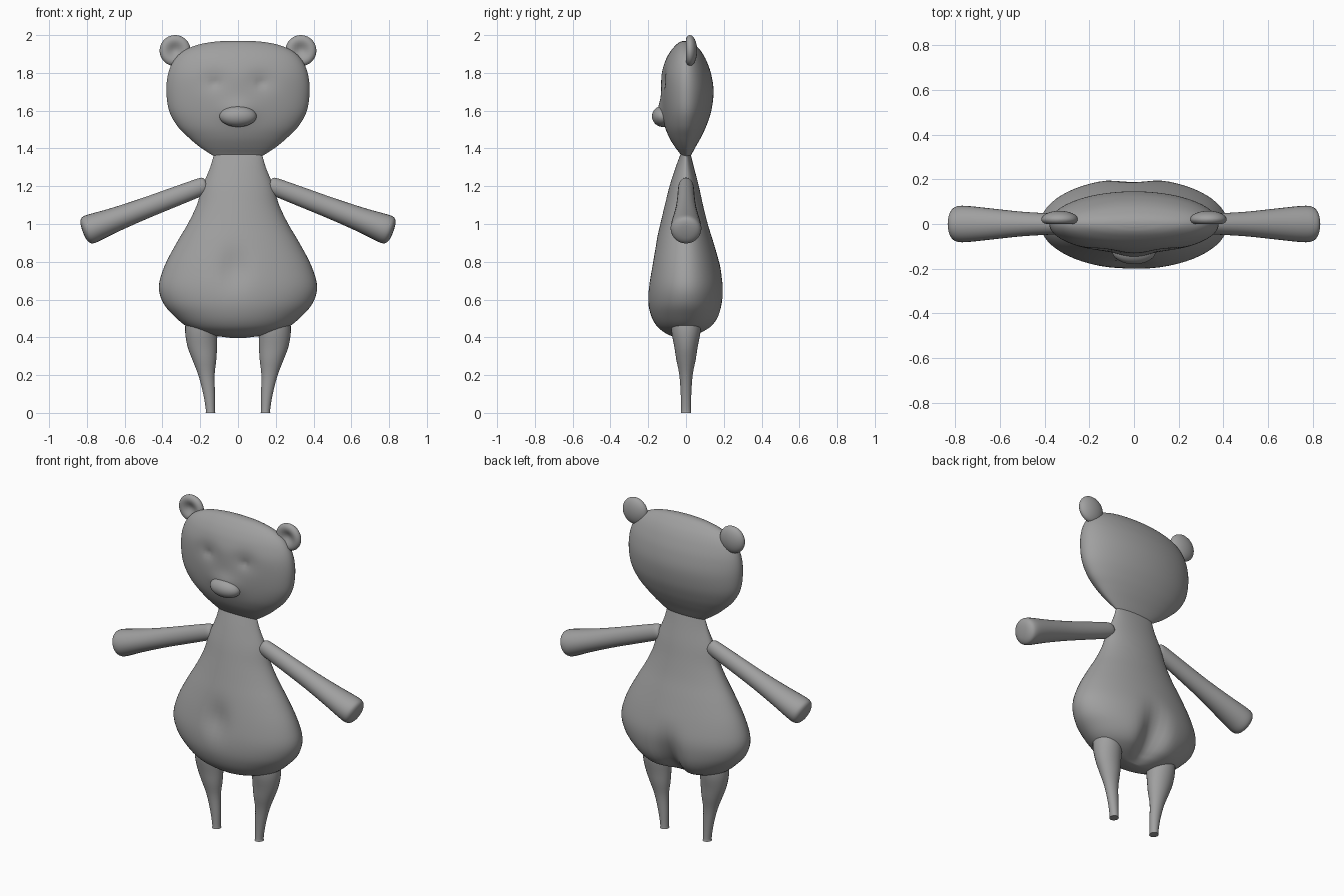
import bpy, bmesh, math
from mathutils import Vector, Matrix

if "Cube" in bpy.data.objects:
    bpy.data.objects.remove(bpy.data.objects["Cube"])

grey = bpy.data.materials.new("plush_grey")
grey.diffuse_color = (0.35, 0.35, 0.35, 1)
grey.use_nodes = True
grey.node_tree.nodes["Principled BSDF"].inputs["Base Color"].default_value = grey.diffuse_color


def finish(name, bm, mirror=False):
    """Turn a bmesh into a smooth shaded part, optionally mirrored left/right."""
    bmesh.ops.recalc_face_normals(bm, faces=bm.faces)
    mesh = bpy.data.meshes.new(name)
    bm.to_mesh(mesh)
    bm.free()
    mesh.materials.append(grey)
    ob = bpy.data.objects.new(name, mesh)
    bpy.context.collection.objects.link(ob)
    bpy.ops.object.select_all(action='DESELECT')
    ob.select_set(True)
    bpy.context.view_layer.objects.active = ob
    bpy.ops.object.shade_smooth_by_angle(angle=math.radians(50))
    if mirror:
        ob.modifiers.new("mirror", 'MIRROR').use_mirror_merge = False
    return ob


def smooth_rows(rows, steps):
    """Catmull-Rom interpolation of the section table."""
    out = []
    for i in range(len(rows) - 1):
        a, b, c, d = (rows[max(0, min(len(rows) - 1, i + k))] for k in (-1, 0, 1, 2))
        for s in range(steps):
            t = s / steps
            out.append([0.5 * (2 * q + (r - p) * t + (2 * p - 5 * q + 4 * r - w) * t * t
                               + (3 * q - p - 3 * r + w) * t ** 3)
                        for p, q, r, w in zip(a, b, c, d)])
    return out + [list(rows[-1])]


def loft(name, rows, place, segs=32, steps=4, mirror=False):
    """Skin rings through the sections; place(row, cos, sin) gives each point."""
    bm = bmesh.new()
    rings = []
    for row in smooth_rows(rows, steps):
        rings.append([bm.verts.new(place(row, math.cos(a), math.sin(a)))
                      for a in (2 * math.pi * k / segs for k in range(segs))])
    for r0, r1 in zip(rings, rings[1:]):
        for k in range(segs):
            n = (k + 1) % segs
            bm.faces.new((r0[k], r0[n], r1[n], r1[k]))
    bm.faces.new(rings[0])
    bm.faces.new(rings[-1])
    return finish(name, bm, mirror)


def bump(dx, dz, wx, wz):
    return math.exp(-(dx / wx) ** 2 - (dz / wz) ** 2)


# Body: z, half width, front depth, back depth
body = [(0.397, 0.04, 0.03, 0.02), (0.41, 0.13, 0.085, 0.06), (0.43, 0.21, 0.12, 0.11),
        (0.46, 0.275, 0.155, 0.155), (0.51, 0.335, 0.183, 0.187), (0.58, 0.395, 0.2, 0.202),
        (0.67, 0.419, 0.2, 0.203), (0.78, 0.388, 0.184, 0.18), (0.9, 0.325, 0.16, 0.146),
        (1.0, 0.266, 0.136, 0.115), (1.1, 0.218, 0.112, 0.09), (1.2, 0.188, 0.087, 0.068),
        (1.3, 0.147, 0.055, 0.042), (1.38, 0.125, 0.025, 0.022)]


def body_point(row, c, s):
    z, w, front, back = row
    x, y = w * c, s * (back if s > 0 else front)
    if s > 0:   # cleft at the back
        low = min(1, max(0, (0.78 - z) / 0.34))
        y *= 1 - 0.55 * low ** 1.6 * bump(x, 0, 0.075, 1)
    else:       # soft navel dent
        y += 0.025 * bump(x + 0.02, z - 0.76, 0.07, 0.1)
    return Vector((x, y, z))


loft("body", body, body_point, 64, 4)

# Head: z, half width, front depth, back depth
head = [(1.345, 0.1, 0.015, 0.015), (1.37, 0.145, 0.03, 0.03), (1.41, 0.205, 0.06, 0.052),
        (1.46, 0.264, 0.09, 0.08), (1.52, 0.322, 0.112, 0.108), (1.6, 0.365, 0.125, 0.134),
        (1.7, 0.379, 0.132, 0.146), (1.79, 0.371, 0.13, 0.134), (1.86, 0.343, 0.111, 0.11),
        (1.91, 0.297, 0.085, 0.083), (1.945, 0.225, 0.056, 0.053),
        (1.963, 0.14, 0.033, 0.03), (1.97, 0.05, 0.012, 0.012)]


def head_point(row, c, s):
    z, w, front, back = row
    x, y = w * c, s * (back if s > 0 else front)
    if s < 0:
        y -= 0.022 * bump(x, z - 1.6, 0.085, 0.055)              # muzzle bridge
        for side in (-1, 1):
            dx = x - side * 0.125
            y += 0.014 * bump(dx, z - 1.76, 0.07, 0.06)          # eye socket
            y += 0.012 * bump(dx, z - 1.745, 0.014, 0.022)       # eye pit
    return Vector((x, y, z))


loft("head", head, head_point, 96, 6)


def ball(name, center, radii, tilt=0, mirror=False, shape=None):
    bm = bmesh.new()
    bmesh.ops.create_uvsphere(bm, u_segments=32, v_segments=20, radius=1)
    for v in bm.verts:
        v.co = Vector([a * r for a, r in zip(v.co, radii)])
        if shape:
            shape(v)
    bm.transform(Matrix.Translation(center) @ Matrix.Rotation(tilt, 4, 'Y'))
    return finish(name, bm, mirror)


# Muzzle
ball("muzzle", (0, -0.122, 1.57), (0.098, 0.058, 0.056))


# Ears, hollowed on the front
def hollow(v):
    if v.co.y < 0:
        v.co.y += 0.038 * bump(v.co.x, v.co.z, 0.045, 0.045)


ball("ears", (0.333, 0.02, 1.918), (0.082, 0.039, 0.082), mirror=True, shape=hollow)

# Arms: distance along the arm, thickness, depth
start, end = Vector((0.175, 0, 1.205)), Vector((0.81, 0, 0.962))
along = (end - start).normalized()
across = Vector((-along.z, 0, along.x))
arm = [(-0.012, 0.025, 0.02), (0.0, 0.043, 0.036), (0.05, 0.048, 0.042), (0.2, 0.052, 0.047),
       (0.35, 0.056, 0.055), (0.5, 0.064, 0.07), (0.6, 0.073, 0.08), (0.65, 0.077, 0.081),
       (0.675, 0.07, 0.071), (0.688, 0.045, 0.045), (0.692, 0.012, 0.012)]
loft("arms", arm, lambda r, c, s: start + along * r[0] + across * (r[1] * c)
     + Vector((0, r[2] * s, 0)), 28, 3, True)

# Legs: z, centre x, half width, half depth
leg = [(0.0, 0.146, 0.026, 0.028), (0.015, 0.146, 0.024, 0.026), (0.1, 0.153, 0.031, 0.028),
       (0.2, 0.167, 0.043, 0.035), (0.28, 0.178, 0.063, 0.051), (0.35, 0.189, 0.078, 0.062),
       (0.43, 0.195, 0.085, 0.077), (0.5, 0.195, 0.08, 0.08)]
loft("legs", leg, lambda r, c, s: Vector((r[1] + r[2] * c, r[3] * s, r[0])), 28, 3, True)
